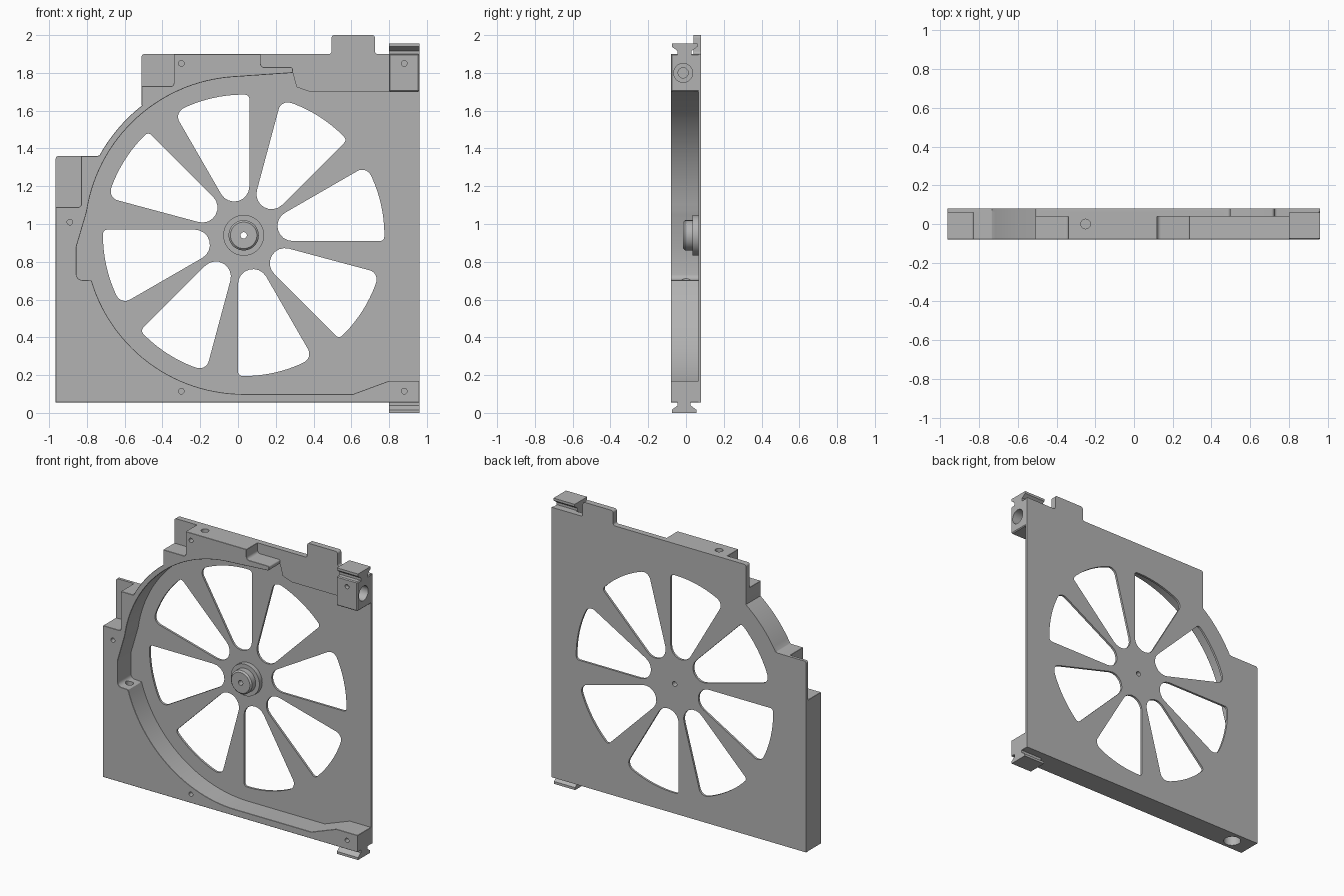
import bpy, bmesh
from math import sin, cos, tan, radians, pi
from mathutils import Vector, Matrix

if "Cube" in bpy.data.objects:
    bpy.data.objects.remove(bpy.data.objects["Cube"])

grey = bpy.data.materials.new("plain grey")
grey.use_nodes = True
grey.diffuse_color = (0.45, 0.45, 0.45, 1)
grey.node_tree.nodes["Principled BSDF"].inputs["Base Color"].default_value = (0.45, 0.45, 0.45, 1)

CX, CZ = 0.03, 0.94           # hub centre
FRONT, FLOOR, BACK = -0.08, 0.065, 0.08
EMBED = 0.072                 # raised parts sink into the back plate


def arc(r, a0, a1, n, cx=CX, cz=CZ):
    angles = [radians(a0 + (a1 - a0) * i / n) for i in range(n + 1)]
    return [(cx + r * cos(a), cz + r * sin(a)) for a in angles]


def rounded(points, steps=6):
    """Turn (x, z, radius) corners into fillets; plain (x, z) points stay."""
    out = []
    for i, p in enumerate(points):
        v = Vector(p[:2])
        if len(p) == 2:
            out.append(tuple(v))
            continue
        a = (Vector(points[i - 1][:2]) - v).normalized()
        b = (Vector(points[(i + 1) % len(points)][:2]) - v).normalized()
        half = a.angle(b) / 2
        centre = v + (a + b).normalized() * (p[2] / sin(half))
        start = v + a * (p[2] / tan(half)) - centre
        turn = start.angle_signed(v + b * (p[2] / tan(half)) - centre)
        for k in range(steps + 1):
            t = -turn * k / steps
            out.append((centre.x + start.x * cos(t) - start.y * sin(t),
                        centre.y + start.x * sin(t) + start.y * cos(t)))
    return out


def add_prism(bm, points, y0, y1):
    face = bm.faces.new([bm.verts.new((x, y0, z)) for x, z in points])
    new = bmesh.ops.extrude_face_region(bm, geom=[face])["geom"]
    moved = [g for g in new if isinstance(g, bmesh.types.BMVert)]
    bmesh.ops.translate(bm, verts=moved, vec=(0, y1 - y0, 0))


def finish(name, bm):
    bmesh.ops.recalc_face_normals(bm, faces=bm.faces)
    mesh = bpy.data.meshes.new(name)
    bm.to_mesh(mesh)
    bm.free()
    mesh.materials.append(grey)
    ob = bpy.data.objects.new(name, mesh)
    bpy.context.collection.objects.link(ob)
    return ob


def prism(name, points, y0, y1):
    bm = bmesh.new()
    add_prism(bm, points, y0, y1)
    return finish(name, bm)


def box(x0, x1, z0, z1):
    return [(x0, z0), (x1, z0), (x1, z1), (x0, z1)]


def add_cylinder(bm, centre, r, length, axis, n=32):
    """Cylinder centred on a point, along axis X, Y or Z."""
    turn = {"X": Matrix.Rotation(pi / 2, 4, "Y"), "Y": Matrix.Rotation(pi / 2, 4, "X"),
            "Z": Matrix()}[axis]
    bmesh.ops.create_cone(bm, cap_ends=True, segments=n, radius1=r, radius2=r,
                          depth=length, matrix=Matrix.Translation(centre) @ turn)


def bake(ob):
    graph = bpy.context.evaluated_depsgraph_get()
    ob.modifiers and graph.update()
    mesh = bpy.data.meshes.new_from_object(ob.evaluated_get(graph))
    ob.modifiers.clear()
    ob.data = mesh


def bevel(ob, width=0.006):
    mod = ob.modifiers.new("edge", "BEVEL")
    mod.width = width
    mod.segments = 1
    mod.limit_method = "ANGLE"
    mod.angle_limit = radians(40)
    bake(ob)


def cut(ob, cutter_bm):
    cutter = finish("cutter", cutter_bm)
    cutter.hide_render = True
    mod = ob.modifiers.new("cut", "BOOLEAN")
    mod.operation = "DIFFERENCE"
    mod.solver = "EXACT"
    mod.object = cutter
    bake(ob)
    bpy.data.objects.remove(cutter)


# Back plate with eight windows and the hub bore
outer_arc = arc(0.873, 128, 151, 10)
plate = prism("back_plate", rounded(
    [(-0.965, 0.055), (0.96, 0.055), (0.96, 1.9), (0.725, 1.9, 0.015), (0.725, 2.0, 0.015),
     (0.495, 2.0, 0.015), (0.495, 1.9, 0.015), (-0.51, 1.9, 0.015), (-0.51, 1.63)]
    + outer_arc + [(-0.745, 1.36), (-0.965, 1.36, 0.015)]), FLOOR, BACK)
window = rounded([(-0.04, -0.03, 0.08), (0.744, -0.03, 0.022)]
                 + arc(0.745, 1.5, 24, 8, 0, 0) + [(0.648, 0.367, 0.05)], 8)
holes = bmesh.new()
for k in range(8):
    c, s = cos(k * pi / 4), sin(k * pi / 4)
    add_prism(holes, [(CX + x * c - z * s, CZ + x * s + z * c) for x, z in window], 0, 0.2)
add_cylinder(holes, (CX, 0.1, CZ), 0.017, 0.3, "Y", 20)
cut(plate, holes)

# Thick frame wrapping round the left of the wheel
frame = prism("frame", rounded(
    [(-0.965, 0.055), (0.96, 0.055), (0.96, 0.17), (0.8, 0.17), (0.61, 0.10)]
    + arc(0.84, 270, 196.5, 28)
    + [(-0.855, 0.705, 0.03), (-0.855, 0.88), (-0.805, 1.05)]
    + arc(0.84, 171, 93, 30)
    + [(0.29, 1.80, 0.01), (0.29, 1.83, 0.01), (0.12, 1.83, 0.02), (0.12, 1.9),
       (-0.34, 1.9), (-0.34, 1.73, 0.015), (-0.51, 1.73), (-0.51, 1.63)]
    + outer_arc + [(-0.745, 1.36), (-0.83, 1.36), (-0.83, 1.09, 0.015), (-0.965, 1.09)]),
    FRONT, EMBED)
bevel(frame)
holes = bmesh.new()
for x, z in [(-0.3, 1.85), (-0.89, 1.01), (-0.3, 0.115), (0.88, 0.115)]:
    add_cylinder(holes, (x, FRONT, z), 0.015, 0.08, "Y", 16)
add_cylinder(holes, (-0.25, 0, 1.9), 0.025, 0.16, "Z", 20)
add_cylinder(holes, (-0.82, 0, 0.7), 0.025, 0.3, "Z", 20)
add_cylinder(holes, (-0.82, 0, 0.055), 0.055, 0.3, "Z")
cut(frame, holes)

# Raised ledges behind the frame
prism("top_ledge", rounded(
    [(0.1, 1.79), (0.29, 1.80), (0.31, 1.725), (0.38, 1.70), (0.955, 1.70), (0.955, 1.9),
     (0.725, 1.9, 0.015), (0.725, 2.0, 0.015), (0.495, 2.0, 0.015), (0.495, 1.9, 0.015),
     (0.1, 1.9)]), 0.04, EMBED)
prism("upper_left_ledge", rounded(
    [(-0.51, 1.7), (-0.33, 1.7), (-0.33, 1.9), (-0.51, 1.9, 0.015)]), 0.04, EMBED)
prism("side_ledge", rounded(
    [(-0.965, 1.07), (-0.82, 1.07), (-0.82, 1.36), (-0.965, 1.36, 0.015)]), 0.06, EMBED)

# Corner block with a counterbored side hole
block = prism("corner_block", box(0.8, 0.96, 1.70, 1.9), FRONT, EMBED)
bevel(block)
for r, depth in [(0.05, 0.2), (0.027, 0.28)]:
    holes = bmesh.new()
    add_cylinder(holes, (0.96, -0.015, 1.8), r, depth, "X")
    cut(block, holes)
holes = bmesh.new()
add_cylinder(holes, (0.88, FRONT, 1.85), 0.015, 0.05, "Y", 16)
cut(block, holes)


# Dovetail rails above and below the right edge
def dovetail(name, root, tip, y0, y1):
    step = (tip - root) * 0.3
    profile = [(y0 + 0.03, root - step), (y0 + 0.03, root + step), (y0, tip - step), (y0, tip),
               (y1, tip), (y1, tip - step), (y1 - 0.03, root + step), (y1 - 0.03, root - step)]
    bm = bmesh.new()
    face = bm.faces.new([bm.verts.new((0.8, y, z)) for y, z in profile])
    new = bmesh.ops.extrude_face_region(bm, geom=[face])["geom"]
    bmesh.ops.translate(bm, verts=[g for g in new if isinstance(g, bmesh.types.BMVert)],
                        vec=(0.16, 0, 0))
    finish(name, bm)


dovetail("upper_dovetail", 1.9, 1.955, -0.075, 0.06)
dovetail("lower_dovetail", 0.055, 0.0, -0.075, 0.055)

# Stepped hub with a centre bore
bm = bmesh.new()
add_cylinder(bm, (CX, 0.053, CZ), 0.108, 0.038, "Y", 48)
hub_flange = finish("hub_flange", bm)
bm = bmesh.new()
add_cylinder(bm, (CX, 0.025, CZ), 0.08, 0.08, "Y", 48)
hub_boss = finish("hub_boss", bm)
bevel(hub_boss, 0.01)
for part in (hub_flange, hub_boss):
    holes = bmesh.new()
    add_cylinder(holes, (CX, 0, CZ), 0.017, 0.4, "Y", 20)
    cut(part, holes)

# Smooth the round walls, keep real edges sharp
for ob in bpy.context.collection.objects:
    if ob.type == "MESH" and ob.data.materials and ob.data.materials[0] == grey:
        ob.data.shade_smooth()
        ob.data.set_sharp_from_angle(angle=radians(30))
